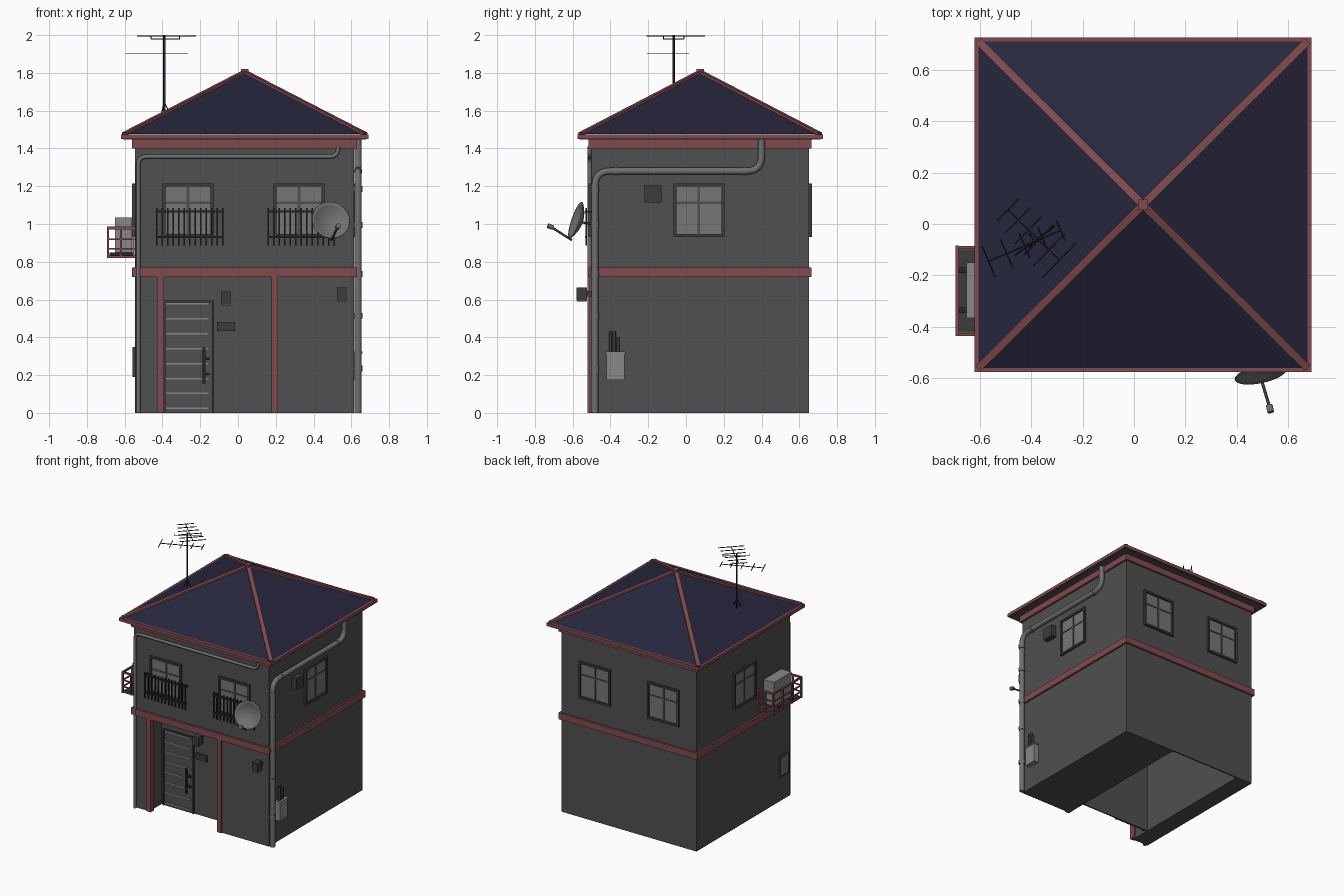
import bpy, bmesh, math
from mathutils import Vector, Matrix

cube = bpy.data.objects.get("Cube")
if cube:
    bpy.data.objects.remove(cube, do_unlink=True)


def material(name, r, g, b):
    m = bpy.data.materials.new(name)
    m.use_nodes = True
    m.diffuse_color = (r, g, b, 1)
    m.node_tree.nodes["Principled BSDF"].inputs["Base Color"].default_value = (r, g, b, 1)
    return m


WALL = material("wall grey", .08, .08, .08)
ROOF = material("roof navy", .02, .02, .048)
RED = material("trim red", .22, .07, .075)
FRAME = material("frame dark grey", .045, .045, .045)
IRON = material("iron black", .02, .02, .02)
GLASS = material("glass grey", .18, .18, .18)
PIPE = material("pipe grey", .16, .16, .16)
LIGHT = material("box light grey", .25, .25, .25)

# House extents
X0, X1, Y0, Y1 = -.545, .615, -.5, .65
CX, CY = (X0 + X1) / 2, (Y0 + Y1) / 2
BAND, EAVE, DOOR_Y = .72, 1.45, .15


def finish(name, bm, mat):
    me = bpy.data.meshes.new(name)
    bmesh.ops.recalc_face_normals(bm, faces=bm.faces)
    bm.to_mesh(me)
    bm.free()
    me.materials.append(mat)
    ob = bpy.data.objects.new(name, me)
    bpy.context.collection.objects.link(ob)
    return ob


def boxes(name, mat, items):
    """One mesh of boxes, each (x0, x1, y0, y1, z0, z1)."""
    bm = bmesh.new()
    for a, b, c, d, e, f in items:
        m = Matrix.Translation(((a + b) / 2, (c + d) / 2, (e + f) / 2))
        bmesh.ops.create_cube(bm, size=1, matrix=m @ Matrix.Diagonal((b - a, d - c, f - e, 1)))
    return finish(name, bm, mat)


def on_wall(side, u0, u1, z0, z1, d0, d1):
    """Box lying on a wall: u along the wall, d outwards."""
    if side == "front":
        return (u0, u1, Y0 - d1, Y0 - d0, z0, z1)
    if side == "back":
        return (u0, u1, Y1 + d0, Y1 + d1, z0, z1)
    if side == "left":
        return (X1 + d0, X1 + d1, u0, u1, z0, z1)
    return (X0 - d1, X0 - d0, u0, u1, z0, z1)


def ring(side, u0, u1, z0, z1, t, d0, d1):
    """Four strips forming a rectangular frame on a wall."""
    return [on_wall(side, u0, u0 + t, z0, z1, d0, d1), on_wall(side, u1 - t, u1, z0, z1, d0, d1),
            on_wall(side, u0 + t, u1 - t, z0, z0 + t, d0, d1),
            on_wall(side, u0 + t, u1 - t, z1 - t, z1, d0, d1)]


def tube(name, paths, r, mat, fillet=0, sides=3):
    """Round tubes along polylines with rounded corners."""
    cu = bpy.data.curves.new(name, "CURVE")
    cu.dimensions = "3D"
    cu.bevel_depth, cu.bevel_resolution, cu.use_fill_caps = r, sides, True
    for path in paths:
        p = [Vector(v) for v in path]
        out = [p[0]]
        for a, b, c in zip(p, p[1:], p[2:]):
            s, e = b + (a - b).normalized() * fillet, b + (c - b).normalized() * fillet
            ts = [i / 6 for i in range(7)] if fillet else [0]
            out += [s * (1 - t) ** 2 + b * 2 * t * (1 - t) + e * t * t for t in ts]
        out.append(p[-1])
        sp = cu.splines.new("POLY")
        sp.points.add(len(out) - 1)
        for q, v in zip(sp.points, out):
            q.co = (*v, 1)
    cu.materials.append(mat)
    ob = bpy.data.objects.new(name, cu)
    bpy.context.collection.objects.link(ob)
    return ob


def slab(grow, z0, z1):
    return (X0 - grow, X1 + grow, Y0 - grow, Y1 + grow, z0, z1)


# Walls: solid upper storey, lower storey with a recessed, open-bottomed entrance
PL, PR = -.41, .18
boxes("upper_storey", WALL, [slab(0, BAND, EAVE)])
boxes("lower_storey", WALL, [(PR, X1, Y0, Y1, 0, BAND), (X0, PL, Y0, Y1, 0, BAND),
                             (PL, PR, Y1 - .01, Y1, 0, BAND),
                             (PL, PR, Y0 + DOOR_Y, Y0 + DOOR_Y + .01, 0, BAND)])
boxes("trim_bands", RED, [slab(.015, BAND, .77), slab(.015, 1.4, EAVE)])
boxes("entrance_pillars", RED, [on_wall("front", a, a + .035, 0, BAND, -.03, .01) for a in (-.428, .177)])

# Roof
G = .075
boxes("eave_rim", RED, [slab(G, EAVE, 1.475)])
boxes("soffit", WALL, [slab(G - .012, EAVE - .003, EAVE)])
bm = bmesh.new()
apex = Vector((CX, CY, 1.805))
corners = [Vector((x, y, 1.474)) for x, y in ((X0 - G, Y0 - G), (X1 + G, Y0 - G), (X1 + G, Y1 + G), (X0 - G, Y1 + G))]
corners = [c.lerp(apex, .025) for c in corners]
for c in corners:
    c.z = 1.476
vs = [bm.verts.new(c) for c in corners]
top = bm.verts.new(apex)
bm.faces.new(vs)
for i in range(4):
    bm.faces.new((vs[i], vs[(i + 1) % 4], top))
finish("hip_roof", bm, ROOF)
bm = bmesh.new()
for c in corners:
    d = apex - c
    m = Matrix.Translation((c + apex) / 2) @ d.to_track_quat("Z", "Y").to_matrix().to_4x4()
    # keep the bar's width horizontal
    side = Vector((-d.y, d.x, 0)).normalized()
    up = d.normalized().cross(side)
    m = Matrix.Translation((c + apex) / 2) @ Matrix((side, up, d.normalized())).transposed().to_4x4()
    bmesh.ops.create_cube(bm, size=1, matrix=m @ Matrix.Diagonal((.03, .016, d.length, 1)))
finish("roof_hips", bm, RED)
boxes("roof_cap", RED, [(CX - .02, CX + .02, CY - .02, CY + .02, 1.785, 1.82)])

# Windows
windows = [(s, u) for s in ("front", "back") for u in (-.265, .323)] + [(s, .068) for s in ("left", "right")]
frames, bars, panes = [], [], []
for s, u in windows:
    w, z0, z1 = .135, .93, 1.215
    frames += ring(s, u - w, u + w, z0, z1, .016, 0, .016)
    panes.append(on_wall(s, u - w + .016, u + w - .016, z0 + .016, z1 - .016, 0, .004))
    bars.append(on_wall(s, u - .007, u + .007, z0 + .016, z1 - .016, 0, .009))
    bars.append(on_wall(s, u - w + .016, u + w - .016, 1.107, 1.118, 0, .008))
boxes("window_frames", FRAME, frames)
boxes("window_bars", WALL, bars)
boxes("window_panes", GLASS, panes)

# Window railings
rails = []
for u in (-.255, .335):
    for z in (.925, 1.06):
        rails.append(on_wall("front", u - .18, u + .18, z, z + .012, .024, .034))
    for i in range(13):
        x = u - .174 + i * .029
        rails.append(on_wall("front", x - .004, x + .004, .885, 1.085, .025, .033))
    for x in (u - .178, u + .178):
        rails.append(on_wall("front", x - .004, x + .004, 1.06, 1.07, 0, .03))
boxes("window_railings", IRON, rails)

# Door in the recess
R = -DOOR_Y
boxes("door", WALL, [on_wall("front", -.385, -.13, 0, .585, R, R + .006)])
boxes("door_frame", FRAME, [on_wall("front", a, a + .01, 0, .595, R, R + .014) for a in (-.393, -.137)]
      + [on_wall("front", -.393, -.127, .585, .595, R, R + .014)])
boxes("door_stripes", LIGHT, [on_wall("front", -.38, -.155, z, z + .008, R, R + .009)
                              for z in [.02 + i * .079 for i in range(8)]])
boxes("door_handle", IRON, [on_wall("front", -.187, -.173, .155, .345, R + .02, R + .034)]
      + [on_wall("front", -.185, -.15, z, z + .012, R, R + .03) for z in (.2, .28)])
boxes("name_plate", FRAME, [on_wall("front", -.112, -.015, .433, .48, R, R + .012)])

# Wall lamps
for n, x, d, z in (("left", .55, 0, .595), ("right", -.065, R, .575)):
    boxes("wall_lamp_" + n, FRAME, [on_wall("front", x - .025, x + .025, z, z + .068, d + .025, d + .08),
                                    on_wall("front", x - .015, x + .015, z + .02, z + .05, d, d + .03)])
    boxes("lamp_rim_" + n, RED, [on_wall("front", x - .022, x + .022, z - .006, z, d + .028, d + .077)])

# Service boxes on the side walls
boxes("wall_vent", FRAME, [on_wall("left", -.22, -.13, 1.115, 1.205, 0, .04)])
boxes("meter_box", LIGHT, [on_wall("left", -.42, -.325, .175, .315, 0, .038),
                           on_wall("left", -.425, -.32, .315, .325, 0, .043)])
tube("meter_conduits", [[(X1 + .02, y, .32), (X1 + .02, y, z)] for y, z in ((-.4, .43), (-.38, .43), (-.36, .4))],
     .009, FRAME)
boxes("side_panel", PIPE, [on_wall("right", -.465, -.37, .2, .34, 0, .011)])
boxes("side_panel_frame", FRAME, ring("right", -.475, -.36, .19, .35, .01, 0, .014))

# Drain pipes
px, py = X1 + .02, Y0 + .018
tube("drain_pipe", [[(px, py, 0), (px, py, 1.28), (px, .4, 1.28), (px, .4, EAVE)]], .019, PIPE, .08)
tube("drain_collars", [[(px, py, z), (px, py, z + .03)] for z in (.22, .5, .72, .98, 1.17)]
     + [[(px, y, 1.28), (px, y + .02, 1.28)] for y in (-.38, .3)], .023, PIPE)
fy = Y0 - .01
tube("front_pipe", [[(-.528, fy, 0), (-.528, fy, 1.357), (.53, fy, 1.357), (.53, fy, 1.41)]], .011, PIPE, .045)

# Balcony with cooling unit
bx, b0, b1 = -.69, -.43, -.09
cage = [(bx, X0, b0, b1, .82, .832)]
for z in (.865, .915, .972):
    t = .014 if z > .95 else .007
    cage += [(bx - .004, bx + .008, b0, b1, z, z + t)]
    cage += [(bx, X0, y - .005, y + .005, z, z + t) for y in (b0, b1)]
cage += [(bx - .004, bx + .008, y - .006, y + .006, .82, .985) for y in (b0, -.317, -.203, b1)]
cage += [(x - .005, x + .005, y - .005, y + .005, .82, .985) for x in (-.62, -.553) for y in (b0, b1)]
boxes("balcony_cage", RED, cage)
boxes("balcony_floor", FRAME, [(bx + .01, X0, b0 + .01, b1 - .01, .832, .837)])
boxes("cooling_unit", LIGHT, [(-.65, -.56, -.365, -.15, .85, 1.035)])
boxes("cooling_unit_feet", IRON, [(-.68, -.555, y, y + .02, .837, .85) for y in (-.345, -.19)])

# Satellite dish
bm = bmesh.new()
prof = [bm.verts.new((.103 * i / 6, 0, .036 * (i / 6) ** 2 - .036)) for i in range(7)]
edges = [bm.edges.new(e) for e in zip(prof, prof[1:])]
bmesh.ops.spin(bm, geom=prof + edges, cent=(0, 0, 0), axis=(0, 0, 1), angle=math.tau, steps=32)
bmesh.ops.remove_doubles(bm, verts=bm.verts, dist=.0005)
dish = finish("satellite_dish", bm, PIPE)
axis = Vector((.2, -.93, .32)).normalized()
centre = Vector((.492, -.583, 1.02))
dish.matrix_world = Matrix.Translation(centre) @ axis.to_track_quat("Z", "Y").to_matrix().to_4x4()
dish.modifiers.new("thickness", "SOLIDIFY").thickness = .004
bpy.context.view_layer.objects.active = dish
dish.select_set(True)
bpy.ops.object.shade_smooth_by_angle()
feed = Vector((.528, -.715, .985))
tube("dish_arm", [[(.495, -.605, .915), feed], [centre - axis * .036, (.485, Y0, 1.0)]], .006, FRAME)
tube("dish_feed", [[feed - axis * .012, feed + axis * .018]], .013, PIPE)

# Roof aerial: mast, tripod and two booms with cross rods
mx, my = -.39, -.065
tube("aerial_mast", [[(mx, my, 1.56), (mx, my, 2.0)]], .006, IRON)
tube("aerial_tripod", [[(mx, my, 1.645), (mx + .03 * math.cos(a), my + .03 * math.sin(a), 1.585)]
                       for a in (0, math.tau / 3, 2 * math.tau / 3)], .003, IRON)


def boom(name, a, b, z, count, half):
    a, b = Vector((*a, z)), Vector((*b, z))
    cross = Vector((-(b - a).y, (b - a).x, 0)).normalized()
    lines = [[a, b]]
    for i in range(count):
        p = a.lerp(b, i / (count - 1))
        r = cross * half * (1 - .35 * i / (count - 1))
        lines.append([p - r, p + r])
    tube(name, lines, .003, IRON, 0, 1)


boom("lower_aerial", (-.565, -.145), (-.285, -.025), 1.904, 5, .065)
boom("upper_aerial", (-.29, -.14), (-.49, .055), 1.996, 6, .095)
tube("aerial_loop", [[(-.46, -.12, 1.996), (-.46, -.12, 1.98), (-.31, -.01, 1.98), (-.31, -.01, 1.996)]],
     .003, IRON, 0, 1)
